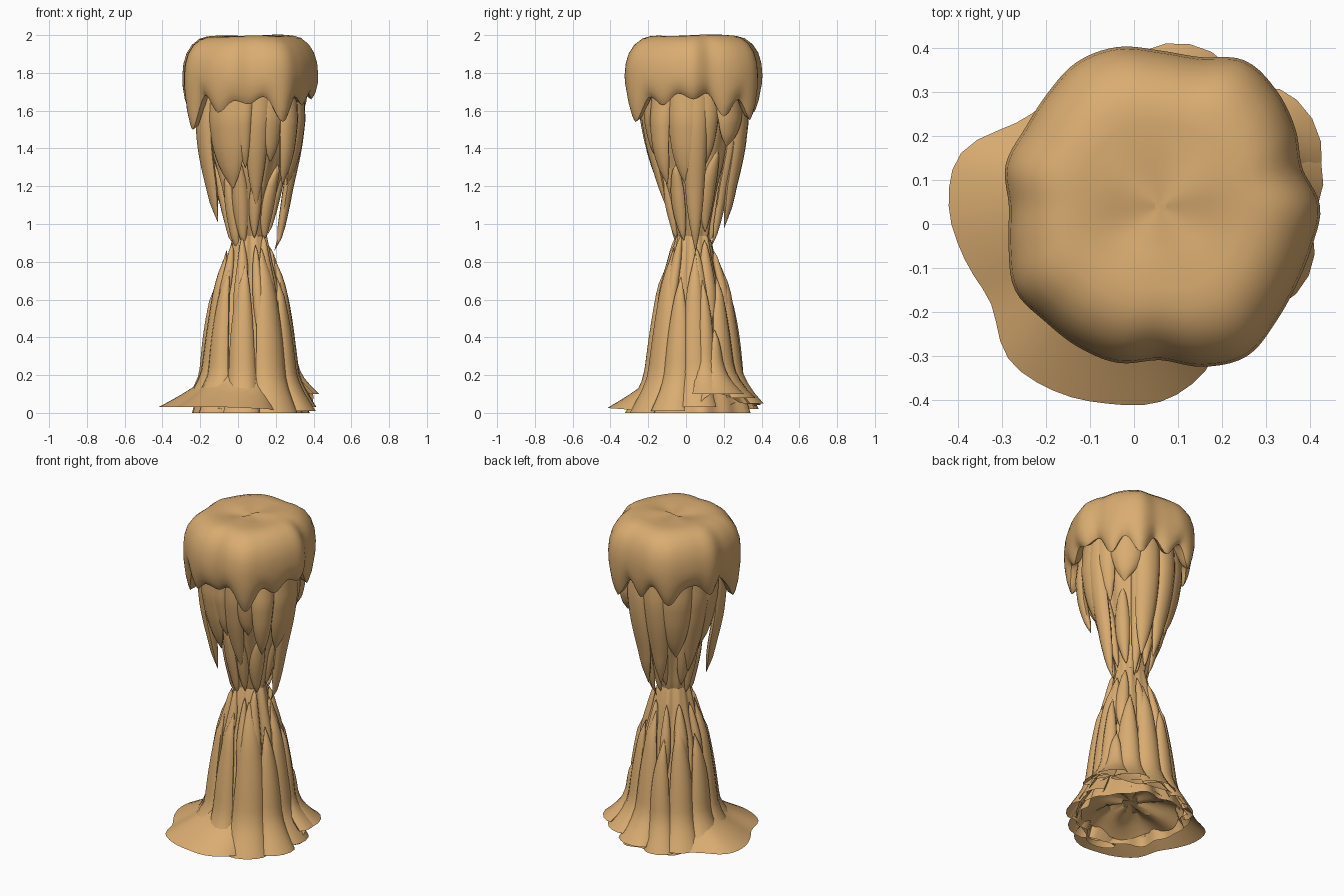
import bpy, bmesh, math, random

if "Cube" in bpy.data.objects:
    bpy.data.objects.remove(bpy.data.objects["Cube"])
random.seed(4)
CX, CY = 0.06, 0.04          # axis of the column
TAU = 2 * math.pi

mat = bpy.data.materials.new("tan wax stone")
mat.diffuse_color = (0.70, 0.415, 0.165, 1)
mat.use_nodes = True
mat.node_tree.nodes["Principled BSDF"].inputs["Base Color"].default_value = mat.diffuse_color


def around(table, a):
    """Smooth periodic lookup of a table spread evenly round the circle."""
    n = len(table)
    f = (a % TAU) / TAU * n
    i = int(f)
    t = f - i
    p0, p1, p2, p3 = (table[(i + k) % n] for k in (-1, 0, 1, 2))
    return p1 + 0.5 * t * (p2 - p0 + t * (2*p0 - 5*p1 + 4*p2 - p3 + t * (3*(p1 - p2) + p3 - p0)))


def along(profile, z):
    """Linear lookup in (z, radius) pairs, z rising."""
    if z <= profile[0][0]:
        return profile[0][1]
    for (z0, r0), (z1, r1) in zip(profile, profile[1:]):
        if z <= z1:
            return r0 + (r1 - r0) * (z - z0) / (z1 - z0)
    return profile[-1][1]


def skin(bm, rings, start=True, end=True):
    """Join rings of points into a skin, with optional end caps."""
    loops = [[bm.verts.new(p) for p in ring] for ring in rings]
    n = len(loops[0])
    for a, b in zip(loops, loops[1:]):
        for i in range(n):
            bm.faces.new((a[i], a[(i+1) % n], b[(i+1) % n], b[i]))
    if start:
        bm.faces.new(loops[0])
    if end:
        bm.faces.new(loops[-1])


def finish(name, bm, angle):
    bmesh.ops.recalc_face_normals(bm, faces=bm.faces)
    me = bpy.data.meshes.new(name)
    bm.to_mesh(me)
    bm.free()
    me.materials.append(mat)
    ob = bpy.data.objects.new(name, me)
    bpy.context.collection.objects.link(ob)
    bpy.ops.object.select_all(action='DESELECT')
    ob.select_set(True)
    bpy.context.view_layer.objects.active = ob
    bpy.ops.object.shade_smooth_by_angle(angle=math.radians(angle))


def polar(a, r, z):
    return (CX + r * math.cos(a), CY + r * math.sin(a), z)


def circle(n):
    return [TAU * i / n for i in range(n)]


# Melted cap: lobed outline and dripping lip, every 15 degrees from +x
OUT = [.364, .335, .355, .374, .384, .352, .355, .376, .380, .364, .356, .365,
       .345, .358, .382, .371, .371, .369, .35, .378, .394, .372, .358, .357]
LIP = [1.66, 1.69, 1.57, 1.66, 1.55, 1.67, 1.59, 1.68, 1.57, 1.66, 1.67, 1.60,
       1.67, 1.60, 1.50, 1.68, 1.59, 1.65, 1.635, 1.67, 1.54, 1.67, 1.63, 1.69]
bm = bmesh.new()
rings = []
for s, z in ((.04, 1.985), (.3, 1.99), (.52, 1.997), (.64, 1.994), (.75, 1.982),
             (.86, 1.95), (.94, 1.905), (.985, 1.85), (1.0, 1.79)):
    k = min(1, s * 1.1)
    rings.append([polar(a, s * (k * around(OUT, a) + (1 - k) * .36),
                        z + .006 * (1 - k) * math.sin(3 * a) + .004 * math.cos(a - .6))
                  for a in circle(120)])
for f, s in ((.35, .995), (.7, .965), (.92, .925), (1, .9)):
    rings.append([polar(a, s * around(OUT, a), 1.79 + f * (around(LIP, a) - 1.79))
                  for a in circle(120)])
rings.append([polar(a, .82 * around(OUT, a), around(LIP, a) + .02) for a in circle(120)])
rings.append([polar(a, .24, 1.74) for a in circle(120)])
skin(bm, rings)
finish("melted_cap", bm, 40)

# Column cores: upper hangs down to the waist, hollow lower rises to it
UPPER = [(.84, .05), (.92, .085), (1.0, .10), (1.2, .145), (1.4, .205), (1.55, .24), (1.75, .255)]
LOWER = [(0, .30), (.05, .285), (.12, .255), (.2, .225), (.4, .195), (.65, .155), (.8, .115), (.95, .085), (1.0, .06)]


def flute(a, z):
    return 1 + .05 * math.sin(7 * a + 2 * z) + .035 * math.sin(12 * a - 3 * z)


for name, prof, base in (("upper_core", UPPER, True), ("lower_core", LOWER, False)):
    bm = bmesh.new()
    skin(bm, [[polar(a, r * flute(a, z), z) for a in circle(72)] for z, r in prof], base)
    finish(name, bm, 45)

# Hollow crumpled underside
bm = bmesh.new()
skin(bm, [[polar(a, r, z + .02 * math.sin(5 * a + 9 * r)) for a in circle(48)]
          for r, z in ((.28, .04), (.22, .075), (.14, .10), (.05, .11))], False)
for f in bm.faces:
    f.normal_flip()
finish("crumpled_underside", bm, 30)

# Thin flared puddle round the foot, widest at front left
REACH = [.33, .35, .36, .33, .31, .37, .33, .33, .33, .345, .38, .47,
         .482, .462, .445, .49, .485, .465, .445, .39, .31, .31, .31, .31]
EDGE = [.03, .1, .09, .06, .05, .045, .04, .03, .03, .03, .03, .03,
        .03, .03, .03, .03, .03, .03, .025, .02, .01, .01, .02, .06]
bm = bmesh.new()
rings = []
for f, h in ((0, .30), (.03, .23), (.1, .175), (.3, .115), (.55, .07), (.8, .03), (1, 0)):
    rings.append([polar(a, .20 + f * (around(REACH, a) - .20), around(EDGE, a) + h)
                  for a in circle(72)])
skin(bm, rings, False, False)
finish("foot_puddle", bm, 40)


def tendril(bm, deg, z0, z1, w, d, prof, off=0.0, spread=0.0, slim=False, sharp=3.2):
    """Leaf-shaped run of wax: wide at z0, rounded to a tip at z1, lying on a core."""
    a = math.radians(deg)
    rings = []
    bend = random.uniform(-.02, .02)
    steps = 14
    for j in range(steps + 1):
        t = j / steps
        z = z0 + (z1 - z0) * t
        foot = max(0, 1 - abs(z - z0) / .2) ** 2 * spread
        k = max(.03, 1 - .35 * t - .65 * t ** sharp)
        if slim:             # pointed at both ends
            k = max(.03, math.sin(math.pi * t ** .9) ** .7) if 0 < t < 1 else .03
        r = along(prof, z) + off * math.sin(math.pi / 2 * t) + foot
        side = bend * math.sin(3 * t)
        ring = []
        for b in circle(12):
            u = side + (w + foot * .5) * k * math.cos(b)
            v = r - u * u / max(.1, 2 * r) + d * (.3 + .7 * k) * min(1, k * 3) * math.sin(b)
            ring.append((CX + v * math.cos(a) - u * math.sin(a),
                         CY + v * math.sin(a) + u * math.cos(a), z))
        rings.append(ring)
    skin(bm, rings, spread == 0)


# Hanging drips: angle, tip height, half width, depth, stand-off at the tip
bm = bmesh.new()
for deg, tip, w, d, off in ((243, 1.19, .13, .035, .045), (208, 1.01, .085, .035, .085),
                            (350, 1.2, .10, .035, .055), (322, 1.21, .075, .035, .075),
                            (285, 1.1, .07, .03, .03), (18, 1.32, .07, .035, .03),
                            (42, 1.41, .11, .04, .05), (70, .98, .085, .035, .075),
                            (100, 1.0, .08, .035, .065), (130, 1.18, .11, .035, .05),
                            (160, 1.06, .085, .035, .03), (182, 1.22, .09, .035, .03),
                            (265, 1.3, .06, .03, .03), (302, 1.33, .08, .03, .03),
                            (5, .86, .07, .035, .075), (60, .88, .06, .03, .04)):
    tendril(bm, deg, 1.74, tip, w, d, UPPER, off, 0, False, 5)
for i in range(10):          # slim drips reaching the waist
    tendril(bm, i * 36 + random.uniform(-8, 8), random.uniform(1.25, 1.45),
            random.uniform(.83, .98), random.uniform(.03, .045), .026, UPPER, .01, 0, True)
finish("hanging_drips", bm, 45)

# Rising spires: angle, foot height, tip height, half width, foot spread
bm = bmesh.new()
for deg, z0, tip, w, spread in ((225, .05, .76, .08, .05), (262, .0, .80, .08, .03),
                                (300, .0, .87, .10, .03), (335, .01, .72, .08, .04),
                                (5, .03, .84, .08, .03), (30, .1, .44, .06, .10),
                                (50, .08, .72, .075, .07), (80, .05, .80, .08, .055),
                                (110, .02, .66, .07, .03), (135, .03, .76, .08, .03),
                                (165, .05, .68, .08, .04), (195, .05, .86, .08, .04),
                                (15, .1, .70, .055, .08)):
    tendril(bm, deg, z0, tip, w, .036, LOWER, .022 if tip > .71 else .035, spread, False, 4)
for i in range(10):          # slim spires round the waist
    tendril(bm, i * 36 + random.uniform(-8, 8), random.uniform(.35, .5),
            random.uniform(.84, .96), random.uniform(.03, .042), .026, LOWER, .012, 0, True)
finish("rising_spires", bm, 45)
